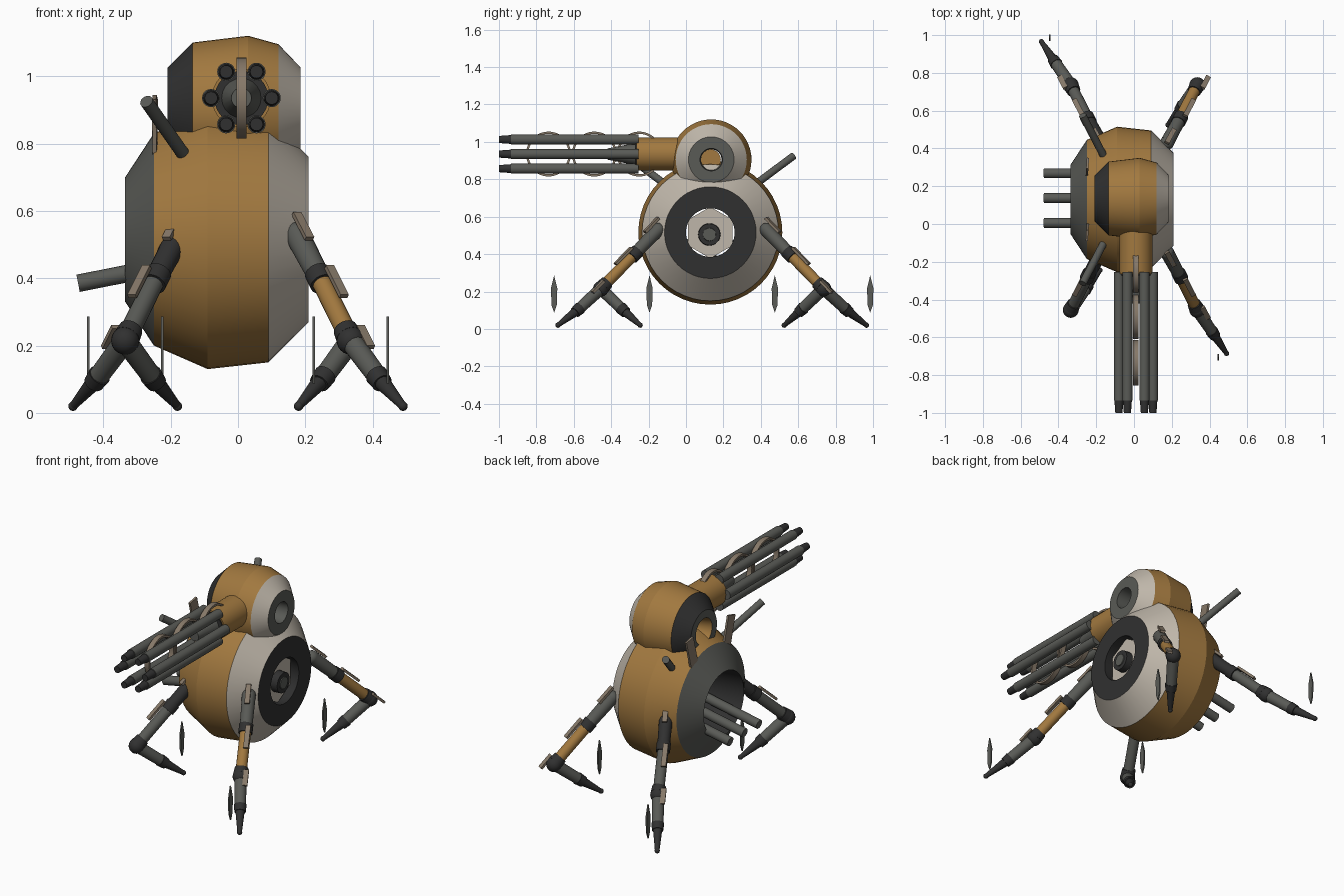
import bpy, bmesh, math
from mathutils import Vector, Matrix

if "Cube" in bpy.data.objects:
    bpy.data.objects.remove(bpy.data.objects["Cube"])


def material(name, rgb):
    m = bpy.data.materials.new(name)
    m.use_nodes = True
    m.diffuse_color = (*rgb, 1)
    m.node_tree.nodes["Principled BSDF"].inputs["Base Color"].default_value = (*rgb, 1)
    return m


GOLD = material("ochre paint", (0.36, 0.19, 0.05))
CREAM = material("cream paint", (0.52, 0.47, 0.40))
GREY = material("steel grey", (0.10, 0.103, 0.093))
DARK = material("charcoal", (0.03, 0.03, 0.03))
DUSTY = material("dusty brown", (0.24, 0.19, 0.14))


def finish(name, bm, mats, smooth=True, angle=16):
    bmesh.ops.recalc_face_normals(bm, faces=bm.faces)
    mesh = bpy.data.meshes.new(name)
    bm.to_mesh(mesh)
    bm.free()
    for m in mats:
        mesh.materials.append(m)
    ob = bpy.data.objects.new(name, mesh)
    bpy.context.collection.objects.link(ob)
    if smooth:
        bpy.ops.object.select_all(action='DESELECT')
        ob.select_set(True)
        bpy.context.view_layer.objects.active = ob
        bpy.ops.object.shade_smooth_by_angle(angle=math.radians(angle))
    return ob


def lathe_x(name, centre, profile, bands, seg=48):
    """Closed loop of (x, radius) points spun about x; one material per band."""
    bm = bmesh.new()
    mats = list(dict.fromkeys(bands))
    rings = []
    for x, r in profile:
        rings.append([bm.verts.new((x, centre[0] + r * math.cos(2 * math.pi * i / seg),
                                    centre[1] + r * math.sin(2 * math.pi * i / seg)))
                      for i in range(seg)])
    for k, mat in enumerate(bands):
        a, b = rings[k], rings[(k + 1) % len(rings)]
        for i in range(seg):
            j = (i + 1) % seg
            f = bm.faces.new((a[i], a[j], b[j], b[i]))
            f.material_index = mats.index(mat)
    return finish(name, bm, mats)


def rod(name, a, b, r1, r2, mat, seg=20):
    """Cylinder or taper from a to b."""
    a, b = Vector(a), Vector(b)
    d = b - a
    bm = bmesh.new()
    m = Matrix.Translation((a + b) / 2) @ d.to_track_quat('Z', 'Y').to_matrix().to_4x4()
    bmesh.ops.create_cone(bm, cap_ends=True, segments=seg, radius1=r1, radius2=r2,
                          depth=d.length, matrix=m)
    return finish(name, bm, [mat], angle=30)


def ball(name, c, r, mat):
    bm = bmesh.new()
    bmesh.ops.create_uvsphere(bm, u_segments=20, v_segments=12, radius=r,
                              matrix=Matrix.Translation(c))
    return finish(name, bm, [mat], angle=40)


def plate(name, c, size, direction, mat):
    """Box whose local y runs along direction."""
    bm = bmesh.new()
    m = (Matrix.Translation(c) @ Vector(direction).to_track_quat('Y', 'Z').to_matrix().to_4x4()
         @ Matrix.Diagonal((*size, 1)))
    bmesh.ops.create_cube(bm, size=1, matrix=m)
    return finish(name, bm, [mat], smooth=False)


# Hollow body drum and smaller head drum
MID = 0.13
lathe_x("body", (MID, 0.515),
        [(-0.335, 0.185), (-0.25, 0.315), (-0.09, 0.385), (0.09, 0.365),
         (0.21, 0.245), (0.21, 0.13), (0.1, 0.14)],
        [GREY, GOLD, GOLD, CREAM, DARK, DARK, DARK])
lathe_x("head", (MID + 0.005, 0.905),
        [(-0.21, 0.12), (-0.135, 0.195), (0.03, 0.215), (0.12, 0.19),
         (0.185, 0.122), (0.185, 0.06), (0.1, 0.055), (-0.12, 0.055), (-0.21, 0.075)],
        [DARK, GOLD, GOLD, CREAM, GREY, GREY, GOLD, GOLD, GREY])
rod("head_core", (-0.1, MID, 0.905), (0.08, MID, 0.905), 0.056, 0.056, GOLD)

# Side hub: six sided plate with a round knob
rod("hub_plate", (0.14, MID, 0.515), (0.165, MID, 0.515), 0.138, 0.138, CREAM, seg=6)
rod("hub_knob", (0.12, MID - 0.005, 0.505), (0.205, MID - 0.005, 0.505), 0.062, 0.058, DARK)
rod("hub_cap", (0.2, MID - 0.005, 0.505), (0.21, MID - 0.005, 0.505), 0.036, 0.034, GREY)

# Exhaust pipes
for i in range(3):
    y = 0.005 + 0.132 * i
    rod(f"exhaust_pipe_{i}", (-0.12, y, 0.455), (-0.475, y, 0.385), 0.026, 0.026, GREY)

# Rotary gun
GX, GZ = 0.01, 0.935
rod("gun_mount", (GX, 0.0, GZ), (GX, -0.265, GZ), 0.088, 0.088, GOLD, seg=32)
rod("gun_face", (GX, -0.262, GZ), (GX, -0.272, GZ), 0.08, 0.08, DARK, seg=32)
rod("gun_hub", (GX, -0.265, GZ), (GX, -0.42, GZ), 0.06, 0.03, GREY)
for i in range(6):
    a = i * math.pi / 3
    x, z = GX + 0.09 * math.cos(a), GZ + 0.09 * math.sin(a)
    rod(f"barrel_{i}", (x, -0.255, z), (x, -0.935, z), 0.027, 0.027, GREY)
    rod(f"barrel_tip_{i}", (x, -0.93, z), (x, -1.0, z), 0.024, 0.019, DARK)
for i, y in enumerate((-0.25, -0.49, -0.735)):
    lathe_x(f"gun_hoop_{i}", (y, GZ),
            [(-0.005, 0.108), (-0.005, 0.12), (0.025, 0.12), (0.025, 0.108)], [DUSTY] * 4)

# Rods and upright fins on the open side
for side, label in ((-1, "front"), (1, "back")):
    rod(f"{label}_shoulder_rod", (-0.16, MID + side * 0.23, 0.765),
        (-0.272, MID + side * 0.445, 0.925), 0.02, 0.02, GREY)
    plate(f"{label}_fin", (-0.247, MID + side * 0.17, 0.85), (0.012, 0.06, 0.18),
          (0.06, 1, side * -0.25), DUSTY)


# Legs: two reach outward, two fold their feet back inward
def leg(label, sx, sy, folded, thigh_mat, upper_mat):
    def p(x, y, z):
        # y is measured outward from the body middle
        return Vector((sx * x, 0.14 + sy * y, z))

    hip, mid, knee = p(0.175, 0.29, 0.53), p(0.243, 0.415, 0.40), p(0.335, 0.595, 0.215)
    if folded:
        collar, toe = p(0.25, 0.475, 0.10), p(0.18, 0.385, 0.02)
        shard = p(0.225, 0.335, 0.187)
    else:
        collar, toe = p(0.42, 0.72, 0.10), p(0.49, 0.825, 0.02)
        shard = p(0.445, 0.845, 0.187)
    ball(label + "_hip", hip, 0.037, upper_mat)
    rod(label + "_upper", hip, mid, 0.037, 0.033, upper_mat)
    run = (knee - mid).normalized()
    rod(label + "_mid_collar", mid - run * 0.025, mid + run * 0.025, 0.038, 0.038, DARK)
    rod(label + "_thigh", mid, knee, 0.03, 0.03, thigh_mat)
    rod(label + "_knee_collar", knee - run * 0.05, knee - run * 0.015, 0.036, 0.04, DARK)
    ball(label + "_knee", knee, 0.042, DARK)
    shin = (collar - knee).normalized()
    rod(label + "_shin", knee, collar, 0.033, 0.03, GREY)
    rod(label + "_ankle", collar - shin * 0.02, collar + shin * 0.02, 0.034, 0.03, DARK)
    rod(label + "_foot", collar, toe, 0.026, 0.012, DARK)
    ball(label + "_toe", toe, 0.014, DARK)
    # Armour strips along the limb
    for i, (c, length) in enumerate(((p(0.193, 0.325, 0.555), 0.11),
                                     (p(0.293, 0.475, 0.39), 0.13),
                                     (p(0.378, 0.61, 0.225), 0.09))):
        if folded and sx < 0 and i == 2:
            continue
        d = (mid - hip) if i == 0 else run
        plate(f"{label}_armour_{i}", c, (0.027, length, 0.014), d, DUSTY)
    # Hovering shard: a thin pointed blade
    bm = bmesh.new()
    outline = [(0, -0.1), (0.014, -0.06), (0.017, 0.03), (0, 0.1), (-0.017, 0.03), (-0.014, -0.06)]
    face = bm.faces.new([bm.verts.new(shard + Vector((-0.004, y, z))) for y, z in outline])
    ext = bmesh.ops.extrude_face_region(bm, geom=[face], use_keep_orig=True)
    bmesh.ops.translate(bm, vec=(0.008, 0, 0),
                        verts=[v for v in ext["geom"] if isinstance(v, bmesh.types.BMVert)])
    finish(label + "_shard", bm, [GREY], smooth=False)


leg("front_left_leg", 1, -1, False, GOLD, GREY)
leg("back_left_leg", 1, 1, True, GOLD, GREY)
leg("front_right_leg", -1, -1, True, GREY, DARK)
leg("back_right_leg", -1, 1, False, GREY, DARK)
